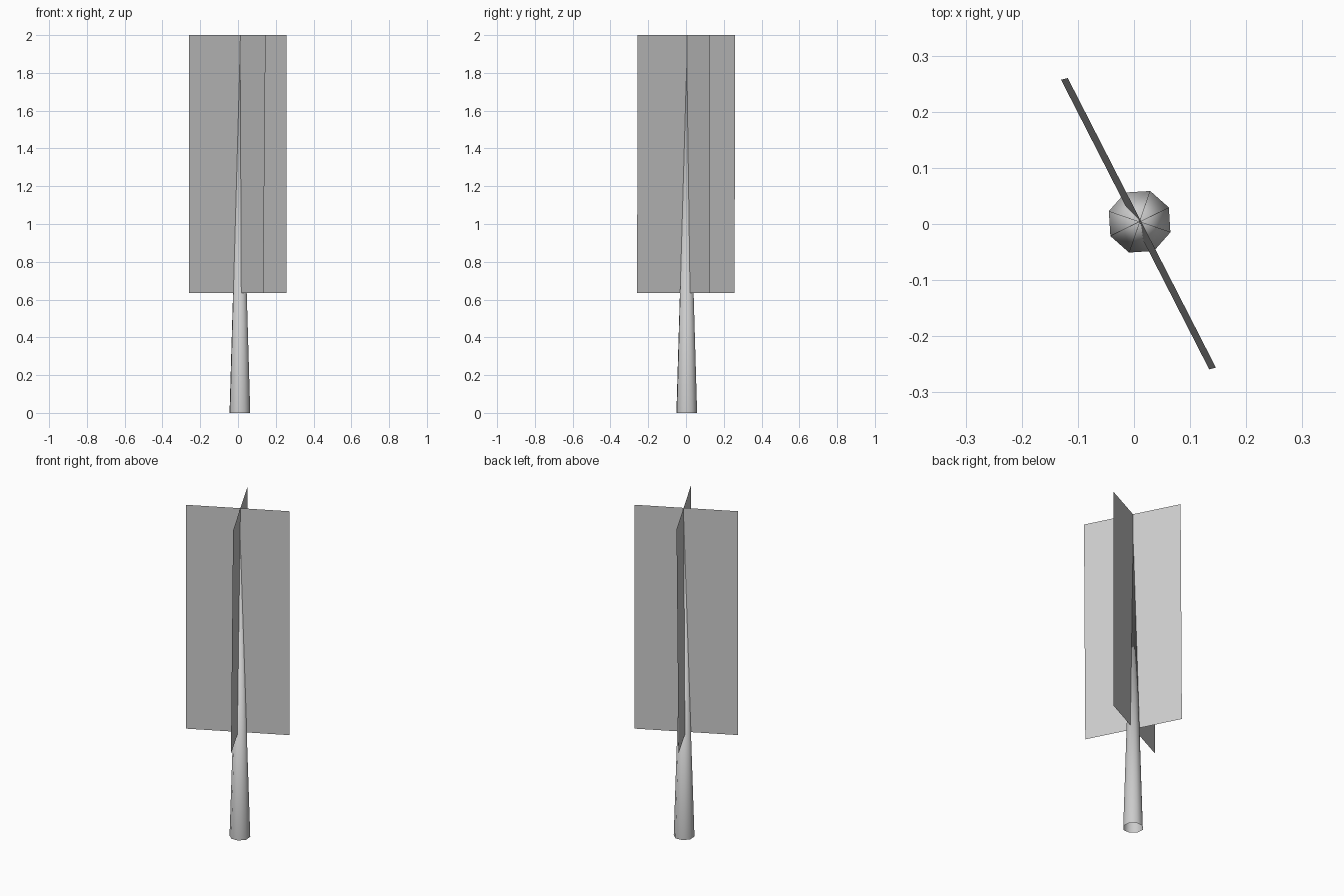
import bpy
import math
from mathutils import Vector

cube = bpy.data.objects.get("Cube")
if cube:
    bpy.data.objects.remove(cube, do_unlink=True)

# Single plain grey
grey = bpy.data.materials.new("plain_grey")
grey.use_nodes = True
colour = (0.6, 0.6, 0.6, 1)
grey.diffuse_color = colour
bsdf = grey.node_tree.nodes["Principled BSDF"]
bsdf.inputs["Base Color"].default_value = colour
bsdf.inputs["Roughness"].default_value = 0.9

BOTTOM, TOP = 0.635, 2.0


def add_mesh(name, verts, faces):
    mesh = bpy.data.meshes.new(name)
    mesh.from_pydata(verts, [], faces)
    mesh.materials.append(grey)
    obj = bpy.data.objects.new(name, mesh)
    bpy.context.collection.objects.link(obj)
    return obj


def foliage_card(name, half, low_centre, high_centre):
    """Thin upright sheet; half is the vector from its middle to one edge."""
    half = Vector((*half, 0))
    low = Vector((*low_centre, BOTTOM))
    high = Vector((*high_centre, TOP))
    return add_mesh(name, [low - half, low + half, high + half, high - half],
                    [(0, 1, 2, 3)])


# Crossed foliage sheets, the first leaning slightly
foliage_card("foliage_card_leaning", (0.132, -0.258), (0.002, -0.001), (0.014, 0.002))
foliage_card("foliage_card_upright", (0.258, 0.129), (-0.001, -0.001), (-0.001, -0.001))

# Tapered eight-sided trunk, open underneath
SIDES = 8
cx, cy, radius = 0.01, 0.004, 0.058
ring = []
for i in range(SIDES):
    a = math.radians(26) + math.tau * i / SIDES
    ring.append((cx + radius * math.cos(a), cy + radius * math.sin(a), 0))
tip = (cx, cy, 1.87)
trunk = add_mesh("trunk", ring + [tip],
                 [(i, (i + 1) % SIDES, SIDES) for i in range(SIDES)])
trunk.data.polygons.foreach_set("use_smooth", [True] * SIDES)
trunk.data.update()
